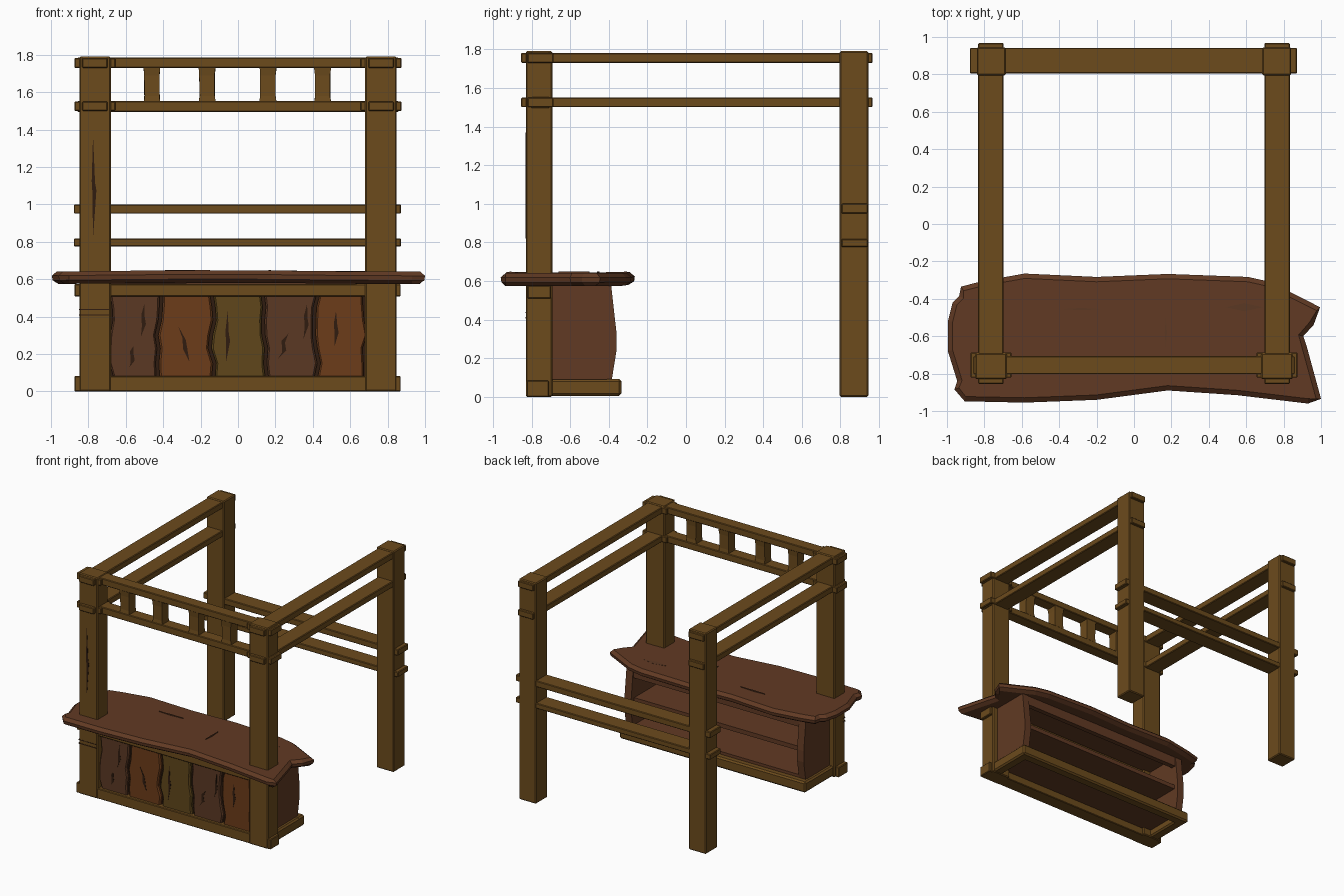
import bpy, bmesh, math, random
from mathutils import Vector

if "Cube" in bpy.data.objects:
    bpy.data.objects.remove(bpy.data.objects["Cube"])
random.seed(4)


def material(name, r, g, b):
    m = bpy.data.materials.new(name)
    m.diffuse_color = (r, g, b, 1)
    m.use_nodes = True
    m.node_tree.nodes["Principled BSDF"].inputs["Base Color"].default_value = m.diffuse_color
    return m


OAK = material("oak", 0.150, 0.070, 0.012)
WALNUT = material("walnut", 0.120, 0.042, 0.017)
RUST = material("rust_wood", 0.150, 0.045, 0.010)
RED = material("red_wood", 0.105, 0.040, 0.017)
OLIVE = material("olive_wood", 0.115, 0.062, 0.011)
DARK = material("dark_grain", 0.030, 0.012, 0.005)


def finish(name, bm, mat, bevel=0):
    bmesh.ops.recalc_face_normals(bm, faces=bm.faces[:])
    me = bpy.data.meshes.new(name)
    bm.to_mesh(me)
    bm.free()
    ob = bpy.data.objects.new(name, me)
    bpy.context.collection.objects.link(ob)
    me.materials.append(mat)
    if bevel:
        mod = ob.modifiers.new("chamfer", "BEVEL")
        mod.width, mod.segments = bevel, 1
    return ob


def box(name, x, y, z, mat=OAK, bevel=0.005):
    bm = bmesh.new()
    bmesh.ops.create_cube(bm, size=1)
    for v in bm.verts:
        v.co = Vector([r[0] if c < 0 else r[1] for c, r in zip(v.co, (x, y, z))])
    return finish(name, bm, mat, bevel)


def loft(name, rings, mat, bevel=0):
    """Joins equal rings of points and caps both ends."""
    bm = bmesh.new()
    loops = [[bm.verts.new(p) for p in r] for r in rings]
    n = len(loops[0])
    for a, b in zip(loops, loops[1:]):
        for i in range(n):
            j = (i + 1) % n
            bm.faces.new((a[i], a[j], b[j], b[i]))
    bm.faces.new(loops[0])
    bm.faces.new(loops[-1])
    return finish(name, bm, mat, bevel)


def mirror_x(a, b, s):
    return (a, b) if s > 0 else (-b, -a)


def crack(name, x, y, z0, z1, w, lean=0.0):
    """Thin dark split lying on a front face."""
    zm = (z0 + z1) / 2
    pts = [(x - lean, z0), (x + w, zm - 0.02), (x + w * 0.6, zm + 0.02),
           (x + lean, z1), (x - w * 0.4, zm + 0.03), (x - w * 0.2, zm - 0.03)]
    loft(name, [[(p, yy, q) for p, q in pts] for yy in (y + 0.004, y - 0.002)], DARK)


# Posts, side beams and beam ends
for s, side in ((1, "right"), (-1, "left")):
    px = mirror_x(0.68, 0.848, s)
    box(side + "_front_post", px, (-0.83, -0.692), (0, 1.79), bevel=0.007)
    box(side + "_back_post", mirror_x(0.685, 0.84, s), (0.795, 0.945), (0, 1.79), bevel=0.007)
    for label, z in (("upper", (1.73, 1.782)), ("lower", (1.50, 1.55))):
        box(f"{side}_{label}_side_beam", mirror_x(0.697, 0.833, s), (-0.855, 0.967), z)
        box(f"{side}_{label}_front_beam_end", mirror_x(0.655, 0.875, s), (-0.822, -0.687), z)

# Front beams and back rails
for label, z in (("upper", (1.73, 1.785)), ("lower", (1.495, 1.552))):
    box(label + "_front_beam", (-0.86, 0.86), (-0.803, -0.706), z)
for label, z in (("upper", (0.95, 1.0)), ("lower", (0.775, 0.818))):
    box(label + "_back_rail", (-0.878, 0.872), (0.805, 0.942), z)

# Short flared blocks between the front beams
for i, x in enumerate((-0.46, -0.165, 0.16, 0.452)):
    rings = []
    for z, w in ((1.545, 0.045), (1.58, 0.040), (1.69, 0.041), (1.735, 0.046)):
        rings.append([(x + a * (w + random.uniform(-0.002, 0.002)), -0.755 + b * w, z)
                      for a, b in ((-1, -1), (1, -1), (1, 1), (-1, 1))])
    loft(f"header_block_{i + 1}", rings, OAK)

# Base frame, open underneath, and rail below the counter
box("base_front_rail", (-0.875, 0.87), (-0.825, -0.71), (0, 0.083))
box("counter_front_rail", (-0.875, 0.87), (-0.822, -0.70), (0.508, 0.575))
box("base_back_rail", (-0.835, 0.835), (-0.42, -0.335), (0.005, 0.092), bevel=0.012)
for s, side in ((1, "right"), (-1, "left")):
    box(side + "_base_rail", mirror_x(0.75, 0.835, s), (-0.72, -0.336), (0.005, 0.09), bevel=0.012)

# Cabinet: bulging sides, floor, shelf, backing and rear trim
outline = [(-0.72, 0.085), (-0.385, 0.085), (-0.36, 0.24), (-0.36, 0.33), (-0.388, 0.58), (-0.72, 0.58)]
for s, side in ((1, "right"), (-1, "left")):
    loft(side + "_cabinet_side", [[(s * x, y, z) for y, z in outline] for x in (0.745, 0.805)], WALNUT)
box("cabinet_floor", (-0.76, 0.76), (-0.74, -0.385), (0.06, 0.115), WALNUT, 0)
box("cabinet_shelf", (-0.75, 0.75), (-0.74, -0.40), (0.30, 0.335), WALNUT, 0)
box("cabinet_backing", (-0.76, 0.76), (-0.765, -0.725), (0.06, 0.58), RED, 0)
box("cabinet_top_rail", (-0.75, 0.75), (-0.43, -0.39), (0.50, 0.58), WALNUT, 0)

# Wavy front planks over a dark gap board
box("plank_gap_board", (-0.69, 0.69), (-0.775, -0.76), (0.07, 0.52), DARK, 0)
edges = (-0.685, -0.423, -0.138, 0.142, 0.42, 0.685)
levels = (0.075, 0.15, 0.23, 0.30, 0.38, 0.45, 0.515)
waves = [[random.uniform(-0.014, 0.014) for _ in levels] for _ in edges]
for i, mat in enumerate((RED, RUST, OLIVE, RED, RUST)):
    left = [(edges[i] + 0.009 + w, z) for w, z in zip(waves[i], levels)]
    right = [(edges[i + 1] - 0.009 + w, z) for w, z in zip(waves[i + 1], levels)]
    ring = left + right[::-1]
    cx = (edges[i] + edges[i + 1]) / 2
    front = [(cx + (x - cx) * 0.93, -0.80, z) for x, z in ring]
    loft(f"front_plank_{i + 1}",
         [[(x, -0.765, z) for x, z in ring], [(x, -0.79, z) for x, z in ring], front], mat)

# Splits in the planks and the left post
for i, (x, z0, z1, lean) in enumerate(((-0.57, 0.13, 0.24, 0.01), (-0.51, 0.29, 0.47, 0.01),
                                       (-0.29, 0.16, 0.35, -0.03), (-0.06, 0.15, 0.43, 0.005),
                                       (0.24, 0.17, 0.31, 0.03), (0.36, 0.28, 0.47, 0.01),
                                       (0.52, 0.24, 0.43, 0.004))):
    crack(f"plank_split_{i + 1}", x, -0.80, z0, z1, 0.018, lean)
crack("post_split", -0.775, -0.83, 0.82, 1.37, 0.018)
box("post_notch", (-0.85, -0.69), (-0.832, -0.80), (0.405, 0.412), DARK, 0)
box("post_notch_upper", (-0.85, -0.69), (-0.832, -0.80), (0.435, 0.44), DARK, 0)

# Rough-edged counter slab
slab = [(-0.925, -0.335), (-0.81, -0.305), (-0.585, -0.265), (-0.2, -0.283), (0.18, -0.267), (0.61, -0.283),
        (0.73, -0.31), (0.995, -0.445), (0.96, -0.54), (0.905, -0.60), (0.925, -0.66), (1.0, -0.935),
        (0.93, -0.96), (0.55, -0.915), (0.18, -0.89), (-0.2, -0.94), (-0.585, -0.955), (-0.905, -0.948),
        (-0.96, -0.885), (-0.945, -0.84), (-0.995, -0.68), (-0.995, -0.52), (-0.97, -0.42), (-0.935, -0.385)]


def slab_ring(inset, z):
    n, out = len(slab), []
    for i, p in enumerate(slab):
        t = (Vector(slab[(i + 1) % n]) - Vector(slab[i - 1])).normalized()
        q = Vector(p) + Vector((t.y, -t.x)) * inset
        out.append((q.x, q.y, z + 0.004 * math.sin(3 * q.x + 2)))
    return out


loft("counter_slab", [slab_ring(0.035, 0.578), slab_ring(0.004, 0.597),
                      slab_ring(0.0, 0.622), slab_ring(0.026, 0.644)], WALNUT)

# Grain splits on the counter top
for i, (x, y, lx, ly) in enumerate(((-0.28, -0.455, 0.11, 0.006), (0.59, -0.445, 0.10, 0.022),
                                    (0.17, -0.58, 0.006, 0.08))):
    ring = [(x - lx, y), (x, y - ly), (x + lx, y), (x, y + ly)]
    loft(f"counter_split_{i + 1}", [[(a, b, z + 0.004 * math.sin(3 * a + 2)) for a, b in ring]
                                    for z in (0.64, 0.6455)], RED)
